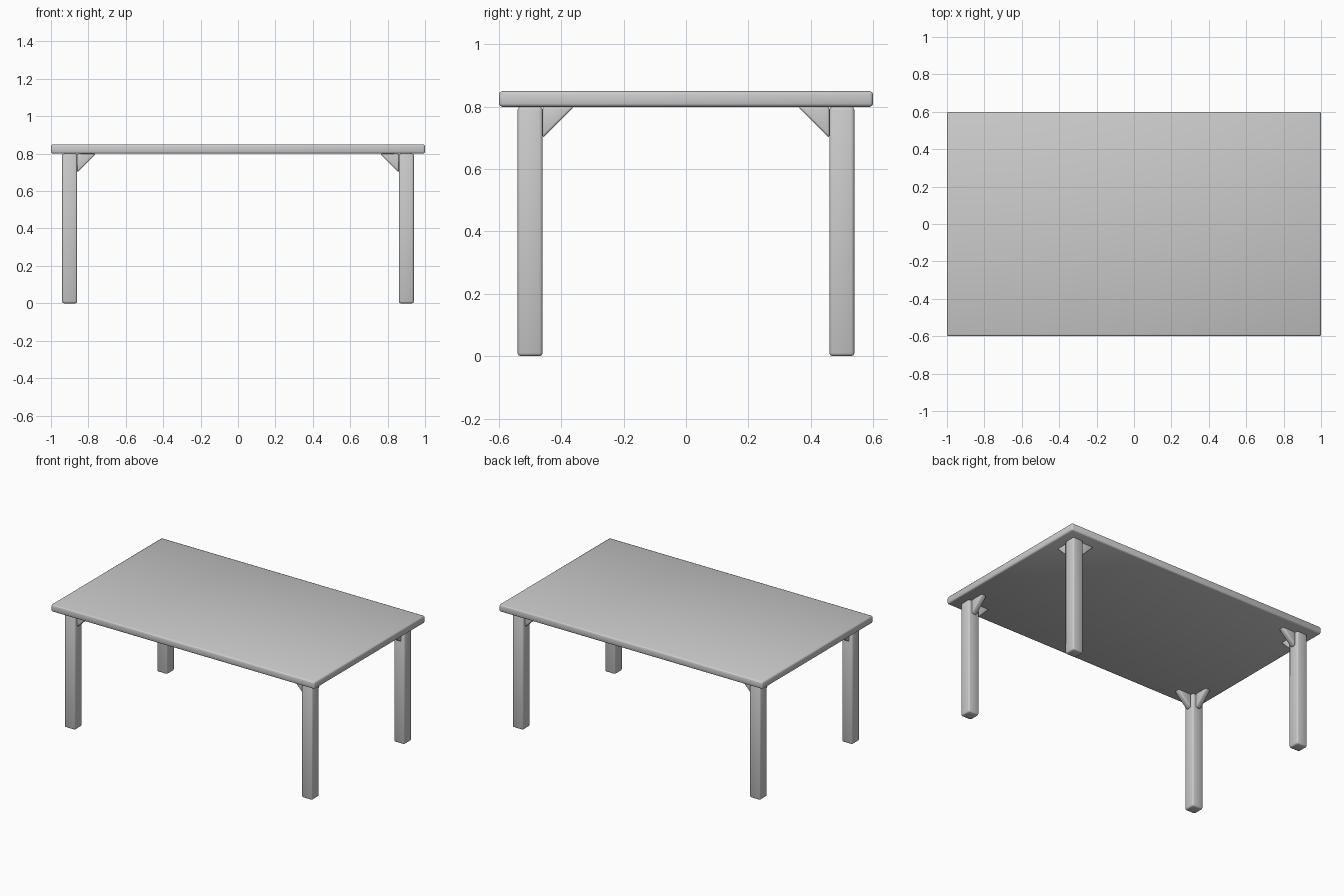
import bpy, bmesh
from mathutils import Vector

if "Cube" in bpy.data.objects:
    bpy.data.objects.remove(bpy.data.objects["Cube"])


def finish(name, bm, bevel):
    bmesh.ops.recalc_face_normals(bm, faces=bm.faces)
    mesh = bpy.data.meshes.new(name)
    bm.to_mesh(mesh)
    bm.free()
    obj = bpy.data.objects.new(name, mesh)
    bpy.context.collection.objects.link(obj)
    mod = obj.modifiers.new("soft_edges", 'BEVEL')
    mod.width = bevel
    mod.segments = 2
    for p in mesh.polygons:
        p.use_smooth = True
    return obj


def box(name, size, centre, bevel):
    bm = bmesh.new()
    bmesh.ops.create_cube(bm, size=1)
    bmesh.ops.scale(bm, vec=size, verts=bm.verts)
    bmesh.ops.translate(bm, vec=centre, verts=bm.verts)
    return finish(name, bm, bevel)


def brace(name, corner, direction, side, size=0.1, thick=0.04):
    # Right-angled wedge tucked under the top against a leg
    d, s, c = Vector(direction), Vector(side), Vector(corner)
    profile = [c, c + d * size, c - Vector((0, 0, size))]
    bm = bmesh.new()
    face = bm.faces.new([bm.verts.new(p - s * thick / 2) for p in profile])
    ext = bmesh.ops.extrude_face_region(bm, geom=[face], use_keep_orig=True)
    moved = [g for g in ext["geom"] if isinstance(g, bmesh.types.BMVert)]
    bmesh.ops.translate(bm, vec=s * thick, verts=moved)
    return finish(name, bm, 0.007)


# Table top
box("table_top", (2, 1.2, 0.05), (0, 0, 0.825), 0.01)

# Four legs, each with two corner braces pointing inwards
for sx, xname in ((-1, "left"), (1, "right")):
    for sy, yname in ((-1, "front"), (1, "back")):
        tag = f"{yname}_{xname}"
        x, y = 0.9 * sx, 0.5 * sy
        box(f"{tag}_leg", (0.08, 0.08, 0.8), (x, y, 0.4), 0.01)
        brace(f"{tag}_long_brace", (x - 0.04 * sx, y, 0.8), (-sx, 0, 0), (0, 1, 0))
        brace(f"{tag}_short_brace", (x, y - 0.04 * sy, 0.8), (0, -sy, 0), (1, 0, 0))
